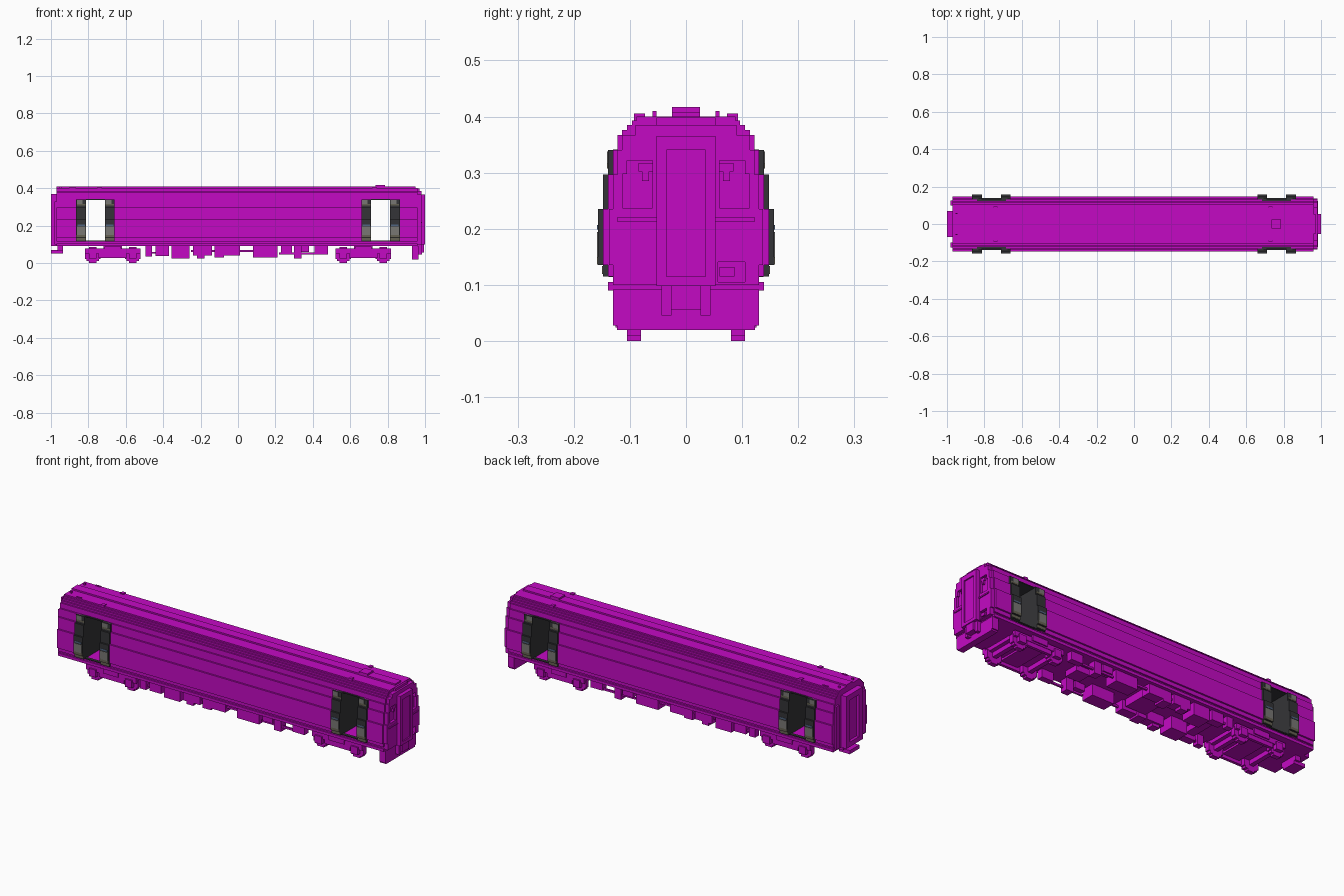
import bpy, bmesh

old = bpy.data.objects.get("Cube")
if old:
    bpy.data.objects.remove(old, do_unlink=True)


def material(name, r, g, b):
    m = bpy.data.materials.new(name)
    m.use_nodes = True
    m.diffuse_color = (r, g, b, 1)
    m.node_tree.nodes["Principled BSDF"].inputs["Base Color"].default_value = (r, g, b, 1)
    return m


MAGENTA = material("magenta", 0.55, 0.003, 0.55)
DARK = material("charcoal", 0.034, 0.034, 0.038)
GREY = material("worn grey", 0.19, 0.185, 0.175)
KHAKI = material("dull khaki", 0.13, 0.12, 0.085)
BLUE = material("slate blue", 0.08, 0.13, 0.22)


def finish(name, bm, mat):
    bmesh.ops.recalc_face_normals(bm, faces=bm.faces)
    me = bpy.data.meshes.new(name)
    bm.to_mesh(me)
    bm.free()
    me.materials.append(mat)
    ob = bpy.data.objects.new(name, me)
    bpy.context.collection.objects.link(ob)
    return ob


def boxes(name, items, mat=MAGENTA, both=False):
    """Join boxes (x0, x1, y0, y1, z0, z1); both repeats them on the other side."""
    bm = bmesh.new()
    for x0, x1, y0, y1, z0, z1 in items:
        for s in ((1, -1) if both else (1,)):
            vs = bmesh.ops.create_cube(bm, size=1)["verts"]
            for v in vs:
                v.co.x = x0 if v.co.x < 0 else x1
                v.co.y = s * (y0 if v.co.y < 0 else y1)
                v.co.z = z0 if v.co.z < 0 else z1
    return finish(name, bm, mat)


def stepped(name, x0, x1, steps, mat=MAGENTA):
    """Extrude a stepped symmetric section along x; steps are (z0, z1, half_width)."""
    side = [p for z0, z1, w in steps for p in ((w, z0), (w, z1))]
    outline = side + [(-y, z) for y, z in reversed(side)]
    bm = bmesh.new()
    face = bm.faces.new([bm.verts.new((x0, y, z)) for y, z in outline])
    ext = bmesh.ops.extrude_face_region(bm, geom=[face])["geom"]
    for v in ext:
        if isinstance(v, bmesh.types.BMVert):
            v.co.x = x1
    return finish(name, bm, mat)


# Cross-section of the car
LOW = [(0.09, 0.105, 0.139), (0.105, 0.115, 0.13)]
MID = [(0.115, 0.135, 0.139), (0.135, 0.235, 0.148), (0.235, 0.297, 0.139), (0.297, 0.34, 0.13)]
TOP = [(0.34, 0.367, 0.122), (0.367, 0.376, 0.114), (0.376, 0.385, 0.105),
       (0.385, 0.393, 0.096), (0.393, 0.40, 0.088)]

# Body shell, left open between the door leaves
stepped("body_rear", -0.97, -0.84, LOW + MID + TOP)
stepped("body_middle", -0.685, 0.685, LOW + MID + TOP)
stepped("body_front", 0.84, 0.96, LOW + MID + TOP)
for tag, a, b in (("rear", -0.84, -0.685), ("front", 0.685, 0.84)):
    stepped(tag + "_doorway_floor", a, b, LOW)
    stepped(tag + "_doorway_roof", a, b, TOP)

# Doors: charcoal blocks standing proud of the walls, with coloured panels
DOOR = [(z0, z1, w + 0.009) for z0, z1, w in MID]
for tag, c in (("rear", -0.762), ("front", 0.762)):
    for side, s in (("outer", -1), ("inner", 1)):
        xa, xb = sorted((c + s * 0.051, c + s * 0.103))
        name = tag + "_" + side + "_door"
        stepped(name, xa, xb, DOOR, DARK)
        e = 0.0015
        boxes(name + "_grey", [(xa + .003, xb - .003, 0.157, 0.157 + e, 0.15, 0.194),
                               (xa + .003, xb - .018, 0.139, 0.139 + e, 0.316, 0.338)], GREY, True)
        boxes(name + "_khaki", [(xa, xb, 0.157, 0.157 + e, 0.136, 0.15),
                                (xa, xb, 0.148, 0.148 + e, 0.119, 0.134),
                                (xa + .003, xb - .003, 0.139, 0.139 + e, 0.307, 0.316)], KHAKI, True)
        boxes(name + "_blue", [(xa + .006, xb - .006, 0.157, 0.157 + e, 0.199, 0.207)], BLUE, True)
    boxes(tag + "_door_sill", [(c - .05, c + .05, 0.122, 0.138, 0.114, 0.119)], DARK, True)
    boxes(tag + "_door_lintel", [(c - .05, c + .05, -0.13, 0.13, 0.336, 0.341)], DARK)

# Roof ridge, hatches and vents
boxes("roof_ridge", [(-0.97, 0.95, -0.025, 0.025, 0.399, 0.408),
                     (0.735, 0.785, -0.025, 0.025, 0.405, 0.417)])
boxes("roof_vents", [(-0.75, -0.73, 0.073, 0.093, 0.39, 0.405), (0.72, 0.74, 0.073, 0.093, 0.39, 0.405),
                     (-0.90, -0.87, 0.078, 0.084, 0.39, 0.405), (-0.955, -0.945, 0.053, 0.06, 0.395, 0.41),
                     ], both=True)

# Cab end with stepped window recesses and lamp pockets
CAB = [(0.10, 0.135, 0.13), (0.135, 0.235, 0.137), (0.235, 0.297, 0.13),
       (0.297, 0.34, 0.122), (0.34, 0.367, 0.114), (0.367, 0.385, 0.09)]
cab = stepped("cab_end", 0.955, 0.98, CAB)
cutter = boxes("recess_cutter", [(0.966, 1.1, 0.060, 0.113, 0.237, 0.298),
                                 (0.966, 1.1, 0.060, 0.105, 0.290, 0.322),
                                 (0.966, 1.1, 0.057, 0.105, 0.105, 0.141)], both=True)
cutter.hide_render = True
mod = cab.modifiers.new("recesses", "BOOLEAN")
mod.operation, mod.solver, mod.object = "DIFFERENCE", "EXACT", cutter
mod.use_self = True
bpy.context.view_layer.objects.active = cab
bpy.ops.object.modifier_apply(modifier="recesses")
bpy.data.objects.remove(cutter, do_unlink=True)
boxes("cab_window_brackets", [(0.96, 0.976, 0.06, 0.085, 0.302, 0.317), (0.96, 0.976, 0.066, 0.078, 0.285, 0.303)], both=True)
boxes("cab_lamps", [(0.96, 0.976, 0.06, 0.086, 0.115, 0.132)], both=True)
boxes("cab_rails", [(0.975, 0.985, 0.05, 0.123, 0.213, 0.22)], both=True)
boxes("cab_door_frame", [(0.97, 1.0, 0.035, 0.053, 0.098, 0.365)], both=True)
boxes("cab_door", [(0.97, 1.0, -0.036, 0.036, 0.34, 0.365), (0.97, 0.993, -0.036, 0.036, 0.115, 0.341),
                   (0.97, 1.0, -0.036, 0.036, 0.098, 0.115), (0.95, 0.97, -0.053, 0.053, 0.36, 0.398)])

# Skirt and coupler below the cab
stepped("cab_skirt", 0.93, 0.965, [(0.02, 0.028, 0.123), (0.028, 0.04, 0.13), (0.04, 0.092, 0.13)])
boxes("cab_coupler", [(0.955, 0.995, -0.027, 0.027, 0.055, 0.098)])
boxes("cab_coupler_cheeks", [(0.955, 0.985, 0.026, 0.044, 0.045, 0.098)], both=True)

# Gangway and coupler on the opposite end
boxes("gangway_frame", [(-1.0, -0.965, 0.037, 0.07, 0.09, 0.37)], both=True)
boxes("gangway_door", [(-1.0, -0.965, -0.038, 0.038, 0.34, 0.37), (-0.985, -0.965, -0.038, 0.038, 0.10, 0.341),
                       (-1.0, -0.965, -0.038, 0.038, 0.09, 0.115)])
boxes("end_pillars", [(-0.98, -0.965, 0.1, 0.125, 0.10, 0.33)], both=True)
boxes("rear_coupler", [(-1.0, -0.935, -0.04, 0.04, 0.05, 0.07), (-0.965, -0.935, -0.05, 0.05, 0.065, 0.092)])

# Bogies: frames, axle boxes, wheels with stepped rims
for tag, c in (("rear", -0.67), ("front", 0.67)):
    boxes(tag + "_bogie_frame", [(c - .14, c + .14, -0.085, 0.085, 0.055, 0.075),
                                 (c - .05, c + .05, -0.10, 0.10, 0.045, 0.095)])
    boxes(tag + "_bogie_sides", [(c - .148, c + .148, 0.10, 0.118, 0.05, 0.078),
                                 (c - .075, c + .075, 0.10, 0.115, 0.028, 0.052),
                                 (c - .045, c + .045, 0.112, 0.124, 0.058, 0.088)], both=True)
    for i, x in enumerate((c - .107, c + .107)):
        boxes("%s_wheels_%d" % (tag, i), [
            (x - .02, x + .02, 0.08, 0.105, 0.0, 0.086), (x - .034, x + .034, 0.08, 0.105, 0.010, 0.076),
            (x - .042, x + .042, 0.08, 0.105, 0.022, 0.064), (x - .02, x + .02, 0.104, 0.126, 0.024, 0.064)], both=True)
        boxes("%s_axle_%d" % (tag, i), [(x - .012, x + .012, -0.085, 0.085, 0.031, 0.055)])

# Equipment under the floor: (x0, x1, bottom, inner y)
EQUIPMENT = [(-0.495, -0.46, 0.035, 0.09), (-0.44, -0.37, 0.038, 0.08), (-0.355, -0.26, 0.025, 0.04),
             (-0.24, -0.14, 0.04, 0.07), (-0.22, -0.18, 0.025, 0.08), (-0.125, -0.075, 0.03, 0.06),
             (-0.075, 0.01, 0.04, 0.07), (0.08, 0.21, 0.03, 0.05), (0.23, 0.29, 0.055, 0.08),
             (0.30, 0.34, 0.025, 0.08), (0.41, 0.48, 0.045, 0.09)]
boxes("underfloor_boxes", [(a, b, y, 0.122, z, 0.095) for a, b, z, y in EQUIPMENT], both=True)
boxes("underfloor_pipes", [(0.22, 0.48, 0.105, 0.115, 0.045, 0.055), (-0.48, -0.38, 0.1, 0.11, 0.05, 0.06),
                           (-0.25, 0.1, 0.1, 0.11, 0.06, 0.07)], both=True)
boxes("underfloor_centre", [(-0.12, 0.0, -0.06, 0.06, 0.05, 0.095), (0.30, 0.38, -0.04, 0.04, 0.06, 0.095),
                            (-0.43, -0.38, -0.08, 0.08, 0.06, 0.095)])
